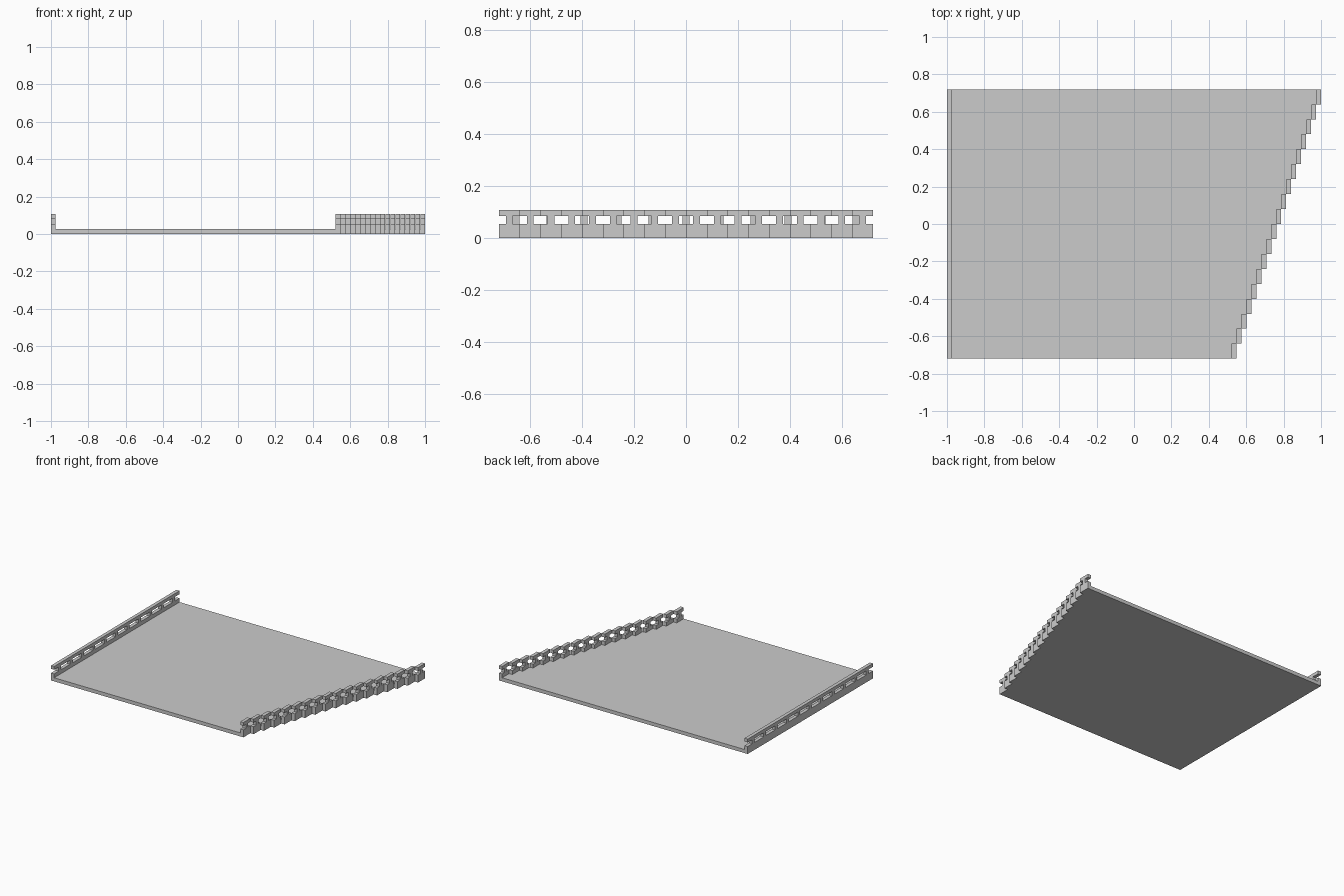
import bpy
import bmesh

cube = bpy.data.objects.get("Cube")
if cube:
    bpy.data.objects.remove(cube, do_unlink=True)

grey = bpy.data.materials.new("light_grey")
grey.use_nodes = True
colour = (0.6, 0.6, 0.6, 1)
grey.diffuse_color = colour
grey.node_tree.nodes["Principled BSDF"].inputs["Base Color"].default_value = colour

HALF_Y = 0.72
FLOOR_TOP = 0.026
SILL, LINTEL, TOP = 0.054, 0.084, 0.108
NECK = 0.026
WALL = 0.0255
STEPS = 18
PITCH = 2 * HALF_Y / STEPS
SHIFT = 0.0266
FIRST_X = 1 - WALL - SHIFT * (STEPS - 1)


def extrude_outline(name, points, offset):
    """Extrude a flat outline along the offset vector."""
    bm = bmesh.new()
    face = bm.faces.new([bm.verts.new(p) for p in points])
    result = bmesh.ops.extrude_face_region(bm, geom=[face], use_keep_orig=True)
    moved = [v for v in result["geom"] if isinstance(v, bmesh.types.BMVert)]
    bmesh.ops.translate(bm, verts=moved, vec=offset)
    bmesh.ops.recalc_face_normals(bm, faces=bm.faces)
    mesh = bpy.data.meshes.new(name)
    bm.to_mesh(mesh)
    bm.free()
    mesh.materials.append(grey)
    obj = bpy.data.objects.new(name, mesh)
    bpy.context.collection.objects.link(obj)
    return obj


def wall_block(name, x, y, length):
    """Block with a notch in each end, so that neighbours form a slot."""
    half = length / 2
    side = [(half, 0), (half, SILL), (NECK / 2, SILL), (NECK / 2, LINTEL),
            (half, LINTEL), (half, TOP)]
    outline = side + [(-a, z) for a, z in reversed(side)]
    return extrude_outline(name, [(x, y + a, z) for a, z in outline], (WALL, 0, 0))


# Floor with a stepped edge under the slanted wall
edge = [(-1 + WALL, HALF_Y, 0), (-1 + WALL, -HALF_Y, 0)]
for i in range(STEPS):
    x = FIRST_X + i * SHIFT
    y = -HALF_Y + i * PITCH
    edge += [(x, y, 0), (x, y + PITCH, 0)]
extrude_outline("floor", edge, (0, 0, FLOOR_TOP))

# Slanted wall of staggered blocks
for i in range(STEPS):
    wall_block(f"stepped_wall_block_{i + 1}", FIRST_X + i * SHIFT,
               -HALF_Y + (i + 0.5) * PITCH, PITCH)

# Straight wall: sill, lintel and posts
for name, low, high in (("straight_wall_sill", 0, SILL),
                        ("straight_wall_lintel", LINTEL, TOP)):
    strip = [(-1, -HALF_Y, low), (-1, HALF_Y, low),
             (-1, HALF_Y, high), (-1, -HALF_Y, high)]
    extrude_outline(name, strip, (WALL, 0, 0))

POSTS = 11
spacing = 2 * HALF_Y / POSTS
for i in range(POSTS):
    y = -HALF_Y + (i + 0.5) * spacing
    post = [(-1, y - NECK / 2, SILL), (-1, y + NECK / 2, SILL),
            (-1, y + NECK / 2, LINTEL), (-1, y - NECK / 2, LINTEL)]
    extrude_outline(f"straight_wall_post_{i + 1}", post, (WALL, 0, 0))
